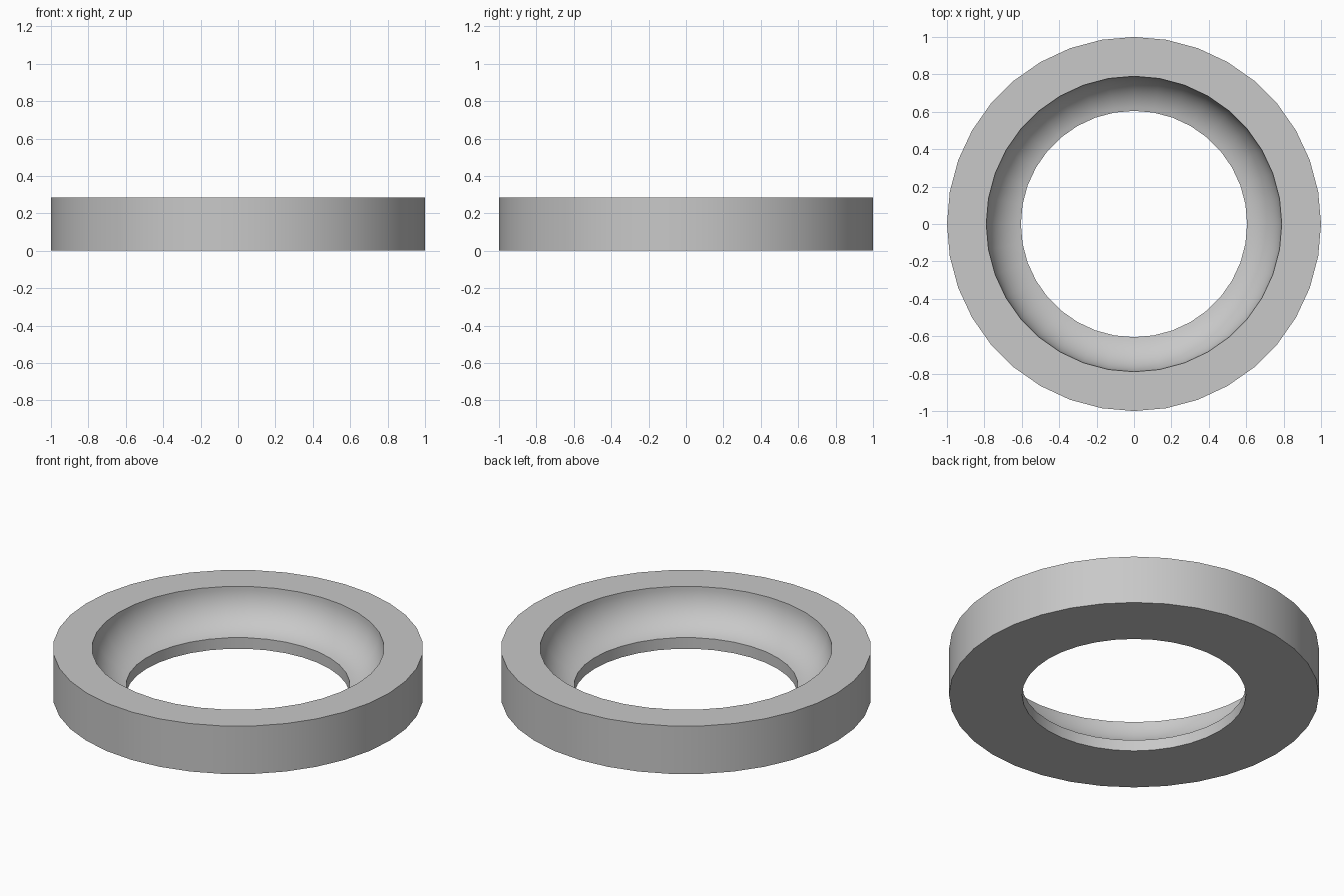
import bpy
import bmesh
from math import asin, cos, pi, radians, sin
from mathutils import Vector

if "Cube" in bpy.data.objects:
    bpy.data.objects.remove(bpy.data.objects["Cube"], do_unlink=True)

SIDES = 36
HEIGHT = 0.286
OUTER, BORE = 1.0, 0.605
GROOVE_RADIUS, GROOVE_CENTRE = 0.223, 0.567
ARC_STEPS = 14

# Plain grey material
grey = bpy.data.materials.new("plain grey")
grey.use_nodes = True
colour = (0.58, 0.58, 0.58, 1)
grey.diffuse_color = colour
grey.node_tree.nodes["Principled BSDF"].inputs["Base Color"].default_value = colour

# Cross-section: flat base, straight rim, flat top, then the rounded race
profile = [(BORE, 0), (OUTER, 0), (OUTER, HEIGHT)]
end = pi / 2 - asin((BORE - GROOVE_CENTRE) / GROOVE_RADIUS)
for i in range(ARC_STEPS + 1):
    a = end * i / ARC_STEPS
    profile.append((GROOVE_CENTRE + GROOVE_RADIUS * cos(a),
                    HEIGHT - GROOVE_RADIUS * sin(a)))

# Revolve the section into a ring
bm = bmesh.new()
rings = []
for k in range(SIDES):
    t = 2 * pi * k / SIDES
    rings.append([bm.verts.new(Vector((r * cos(t), r * sin(t), z))) for r, z in profile])
n = len(profile)
for k in range(SIDES):
    here, there = rings[k], rings[(k + 1) % SIDES]
    for j in range(n):
        m = (j + 1) % n
        bm.faces.new((here[j], there[j], there[m], here[m]))
bmesh.ops.recalc_face_normals(bm, faces=bm.faces[:])

mesh = bpy.data.meshes.new("bearing_ring")
bm.to_mesh(mesh)
bm.free()
mesh.materials.append(grey)
ring = bpy.data.objects.new("bearing_ring", mesh)
bpy.context.collection.objects.link(ring)

# Smooth curved walls, keep the rims crisp
bpy.ops.object.select_all(action="DESELECT")
ring.select_set(True)
bpy.context.view_layer.objects.active = ring
bpy.ops.object.shade_smooth_by_angle(angle=radians(30))
